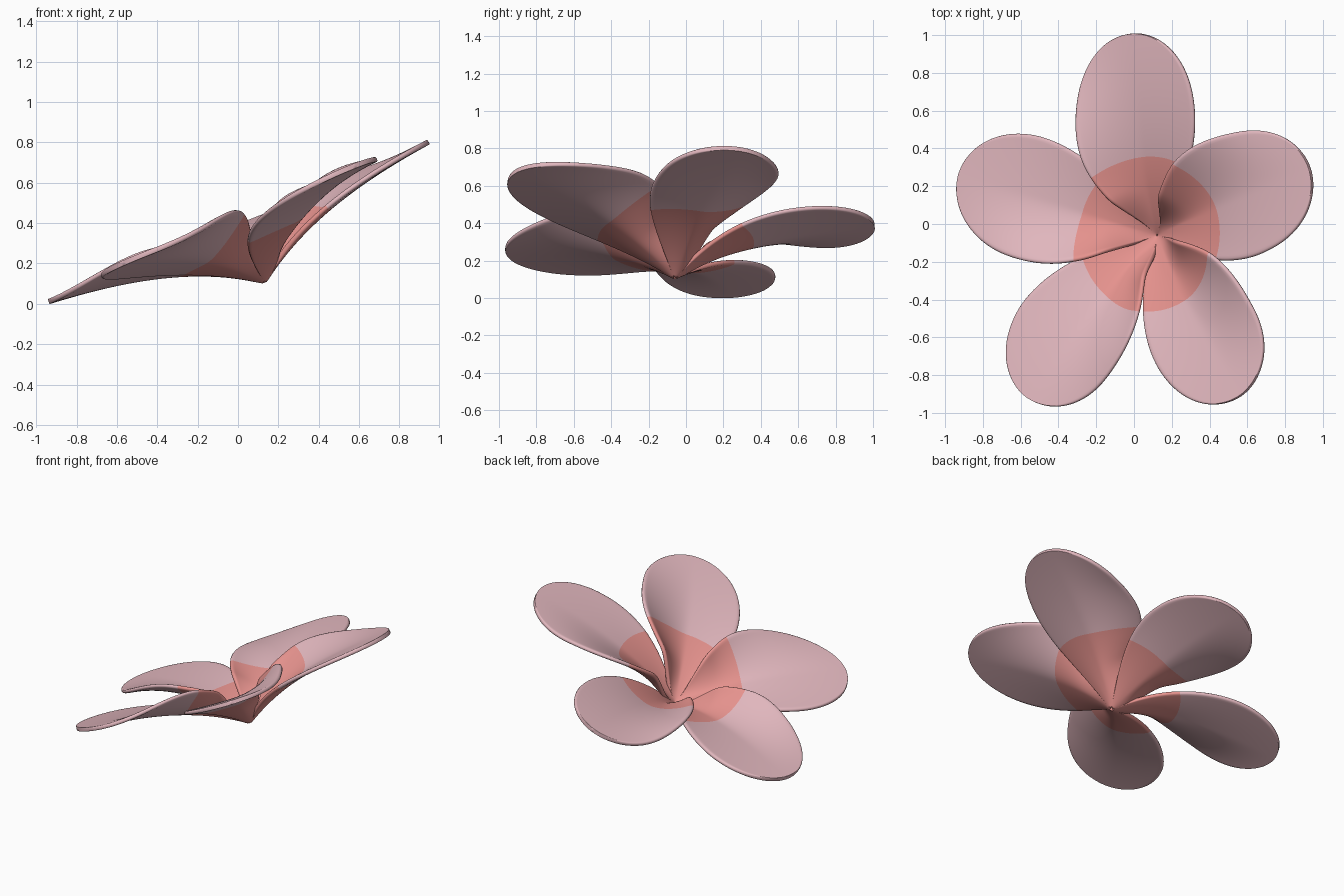
import bpy, bmesh, math
from mathutils import Matrix

cube = bpy.data.objects.get("Cube")
if cube:
    bpy.data.objects.remove(cube)


def make_material(name, rgb):
    mat = bpy.data.materials.new(name)
    mat.use_nodes = True
    mat.diffuse_color = (*rgb, 1)
    bsdf = next(n for n in mat.node_tree.nodes if n.type == "BSDF_PRINCIPLED")
    bsdf.inputs["Base Color"].default_value = (*rgb, 1)
    return mat


pink = make_material("petal pink", (0.75, 0.47, 0.51))
salmon = make_material("throat salmon", (0.79, 0.29, 0.27))

LENGTH = 1.06          # petal length from the flower axis
THROAT = 0.41          # radius of the coloured centre
INNER, OUTER, ACROSS = 16, 24, 24


def smooth(x):
    x = min(max(x, 0), 1)
    return x * x * (3 - 2 * x)


def petal_point(radius, t, heading):
    """Point on the petal; t runs from -1 (tucked edge) to 1 (raised edge)."""
    spread = math.radians(45) * math.sqrt(max(0, 1 - (radius / LENGTH) ** 1.15))
    if t > 0:
        spread *= 1 + 0.1 * smooth(1 - abs(radius - 0.4) / 0.4)
    angle = heading + t * spread
    # the coloured centre sits slightly off the axis
    r = radius + 0.04 * math.cos(angle) * max(0, 1 - abs(radius - THROAT) / 0.35)
    height = 0.385 * (1 - math.exp(-r / 0.55))
    lift = 0.14 * smooth((r - 0.05) / 0.2) * (1 - smooth((r - 0.4) / 0.65))
    height += lift * max(0, t) ** 1.5
    return r * math.cos(angle), r * math.sin(angle), height


# Flower tilt and position
placement = (Matrix.Translation((0.13, -0.06, 0.112))
             @ Matrix.Rotation(math.radians(-1.8), 4, "X")
             @ Matrix.Rotation(math.radians(-22.8), 4, "Y"))

# Rings from the base to the rim of the throat, then closing in on the tip
rings = [THROAT * i / INNER for i in range(INNER + 1)]
rings += [THROAT + (LENGTH - THROAT) * math.sin(math.pi / 2 * i / OUTER)
          for i in range(1, OUTER + 1)]


def make_petal(name, heading):
    bm = bmesh.new()
    grid = [[bm.verts.new(petal_point(r, 2 * j / ACROSS - 1, heading))
             for j in range(ACROSS + 1)] for r in rings]
    for i in range(len(rings) - 1):
        for j in range(ACROSS):
            face = bm.faces.new((grid[i][j], grid[i + 1][j],
                                 grid[i + 1][j + 1], grid[i][j + 1]))
            face.material_index = 1 if i < INNER else 0
            face.smooth = True
    bmesh.ops.remove_doubles(bm, verts=bm.verts, dist=0.0005)
    bm.transform(placement)
    mesh = bpy.data.meshes.new(name)
    bm.to_mesh(mesh)
    bm.free()
    mesh.materials.append(pink)
    mesh.materials.append(salmon)
    obj = bpy.data.objects.new(name, mesh)
    bpy.context.collection.objects.link(obj)
    # Thin sheet with a rounded rim
    solid = obj.modifiers.new("thickness", "SOLIDIFY")
    solid.thickness = 0.026
    solid.offset = 0
    subdiv = obj.modifiers.new("rounding", "SUBSURF")
    subdiv.levels = subdiv.render_levels = 1


# Five overlapping petals in a pinwheel
names = ["back", "left_back", "left_front", "right_front", "right_back"]
for k, side in enumerate(["back", "right", "front_right", "front_left", "left"]):
    label = {"right": "left", "left": "right",
             "front_right": "front_left", "front_left": "front_right"}.get(side, side)
    make_petal(label + "_petal", math.radians(90 - 72 * k))
